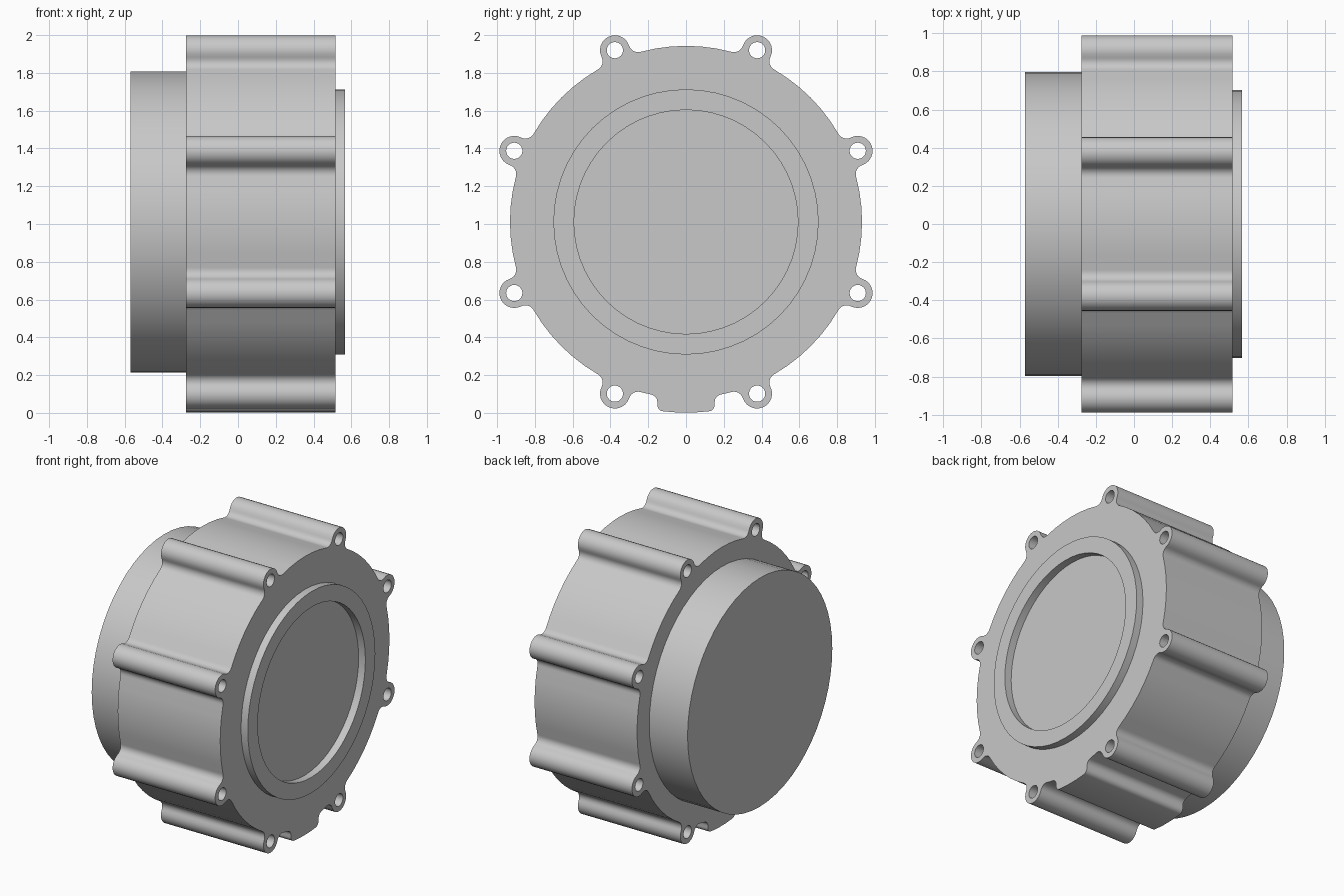
import bpy, bmesh
from math import acos, asin, cos, sin, pi, radians, ceil, tau
from mathutils import Vector, Matrix

if "Cube" in bpy.data.objects:
    bpy.data.objects.remove(bpy.data.objects["Cube"], do_unlink=True)

CENTRE_Z = 1.011
BODY_R, BOLT_R = 0.932, 0.984
LOBE_R, HOLE_R, FILLET = 0.079, 0.043, 0.05
TAB_R, TAB_HALF, TAB_CORNER, TAB_FILLET = 1.01, 0.152, 0.035, 0.04
BACK_X, FRONT_X = -0.275, 0.515

grey = bpy.data.materials.new("light grey metal")
grey.use_nodes = True
grey.diffuse_color = (0.58, 0.58, 0.58, 1)
grey.node_tree.nodes["Principled BSDF"].inputs["Base Color"].default_value = grey.diffuse_color


def polar(r, a):
    return Vector((r * cos(a), r * sin(a)))


def angle(v):
    return Vector((1, 0)).angle_signed(v) * -1


def arc(centre, r, start, turn, step=radians(15)):
    n = max(2, ceil(abs(turn) / step))
    return [centre + polar(r, start + turn * i / n) for i in range(n + 1)]


def arc_between(centre, r, v0, v1, ccw):
    """Arc from direction v0 to direction v1, turning the given way."""
    a0, a1 = angle(v0), angle(v1)
    turn = (a1 - a0) % tau
    return arc(centre, r, a0, turn if ccw else turn - tau)


def finish(bm, name):
    bmesh.ops.remove_doubles(bm, verts=bm.verts, dist=0.0002)
    bmesh.ops.recalc_face_normals(bm, faces=bm.faces)
    mesh = bpy.data.meshes.new(name)
    bm.to_mesh(mesh)
    bm.free()
    mesh.materials.append(grey)
    ob = bpy.data.objects.new(name, mesh)
    ob.location.z = CENTRE_Z
    bpy.context.collection.objects.link(ob)
    bpy.ops.object.select_all(action='DESELECT')
    ob.select_set(True)
    bpy.context.view_layer.objects.active = ob
    bpy.ops.object.shade_smooth_by_angle(angle=radians(35))
    return ob


def lathe(name, profile, sides=56):
    """Spin (x, radius) points about the x axis."""
    bm = bmesh.new()
    verts = [bm.verts.new((x, 0, r)) for x, r in profile]
    edges = [bm.edges.new(pair) for pair in zip(verts, verts[1:])]
    bmesh.ops.spin(bm, geom=verts + edges, cent=(0, 0, 0), axis=(1, 0, 0),
                   angle=tau, steps=sides, use_merge=True)
    return finish(bm, name)


def lobe(theta):
    """Bolt lobe with a fillet on each side, going anticlockwise."""
    a, b = BODY_R + FILLET, LOBE_R + FILLET
    spread = acos((BOLT_R ** 2 + a * a - b * b) / (2 * BOLT_R * a))
    mid = polar(BOLT_R, theta)
    c0, c1 = polar(a, theta - spread), polar(a, theta + spread)
    pts = arc_between(c0, FILLET, -c0, mid - c0, False)
    pts += arc_between(mid, LOBE_R, c0 - mid, c1 - mid, True)[1:-1]
    pts += arc_between(c1, FILLET, mid - c1, -c1, False)
    return theta - spread, theta + spread, pts


def tab():
    """Rounded foot at the bottom; the right half mirrors the left."""
    a = BODY_R + TAB_FILLET
    y = TAB_HALF + TAB_FILLET
    spread = asin(y / a)
    c0 = Vector((-y, -a * cos(spread)))
    yc = TAB_HALF - TAB_CORNER
    c1 = Vector((-yc, -((TAB_R - TAB_CORNER) ** 2 - yc * yc) ** 0.5))
    pts = arc_between(c0, TAB_FILLET, -c0, Vector((1, 0)), False)
    pts += arc_between(c1, TAB_CORNER, Vector((-1, 0)), c1, True)
    pts.append(Vector((-TAB_R * sin(0.04), -TAB_R * cos(0.04))))
    pts += [Vector((-p.x, p.y)) for p in reversed(pts)]
    return 1.5 * pi - spread, 1.5 * pi + spread, pts


# Housing outline: lobes and foot joined by arcs of the round body
bolts = [radians(22.5 + 45 * i) for i in range(8)]
pieces = sorted([lobe(t) for t in bolts] + [tab()], key=lambda p: p[0])
outline = []
for i, (start, end, pts) in enumerate(pieces):
    nxt = pieces[(i + 1) % len(pieces)][0]
    gap = (nxt - end) % tau
    outline += pts + arc(Vector((0, 0)), BODY_R, end, gap, radians(5))[1:-1]

# Housing: filled outline with bolt holes, extruded along x
curve = bpy.data.curves.new("housing_outline", 'CURVE')
curve.dimensions = '2D'
curve.fill_mode = 'BOTH'
curve.extrude = (FRONT_X - BACK_X) / 2
loops = [outline] + [arc(polar(BOLT_R, t), HOLE_R, 0, tau)[:-1] for t in bolts]
for loop in loops:
    spline = curve.splines.new('POLY')
    spline.points.add(len(loop) - 1)
    for point, p in zip(spline.points, loop):
        point.co = (p.x, p.y, 0, 1)
    spline.use_cyclic_u = True
helper = bpy.data.objects.new("housing_outline", curve)
bpy.context.collection.objects.link(helper)
bpy.context.view_layer.update()
solid = helper.evaluated_get(bpy.context.evaluated_depsgraph_get()).to_mesh()
bm = bmesh.new()
bm.from_mesh(solid)
bpy.data.objects.remove(helper, do_unlink=True)
to_x_axis = Matrix(((0, 0, 1, 0), (1, 0, 0, 0), (0, 1, 0, 0), (0, 0, 0, 1)))
bm.transform(Matrix.Translation(((FRONT_X + BACK_X) / 2, 0, 0)) @ to_x_axis)
finish(bm, "housing")

# Round cover on the back end
lathe("back_cover", [(-0.57, 0), (-0.57, 0.797), (BACK_X, 0.797), (BACK_X, 0)])

# Raised rim around the front recess
lathe("front_rim", [(FRONT_X, 0.593), (FRONT_X, 0.702), (0.567, 0.702),
                    (0.567, 0.593), (FRONT_X, 0.593)])
